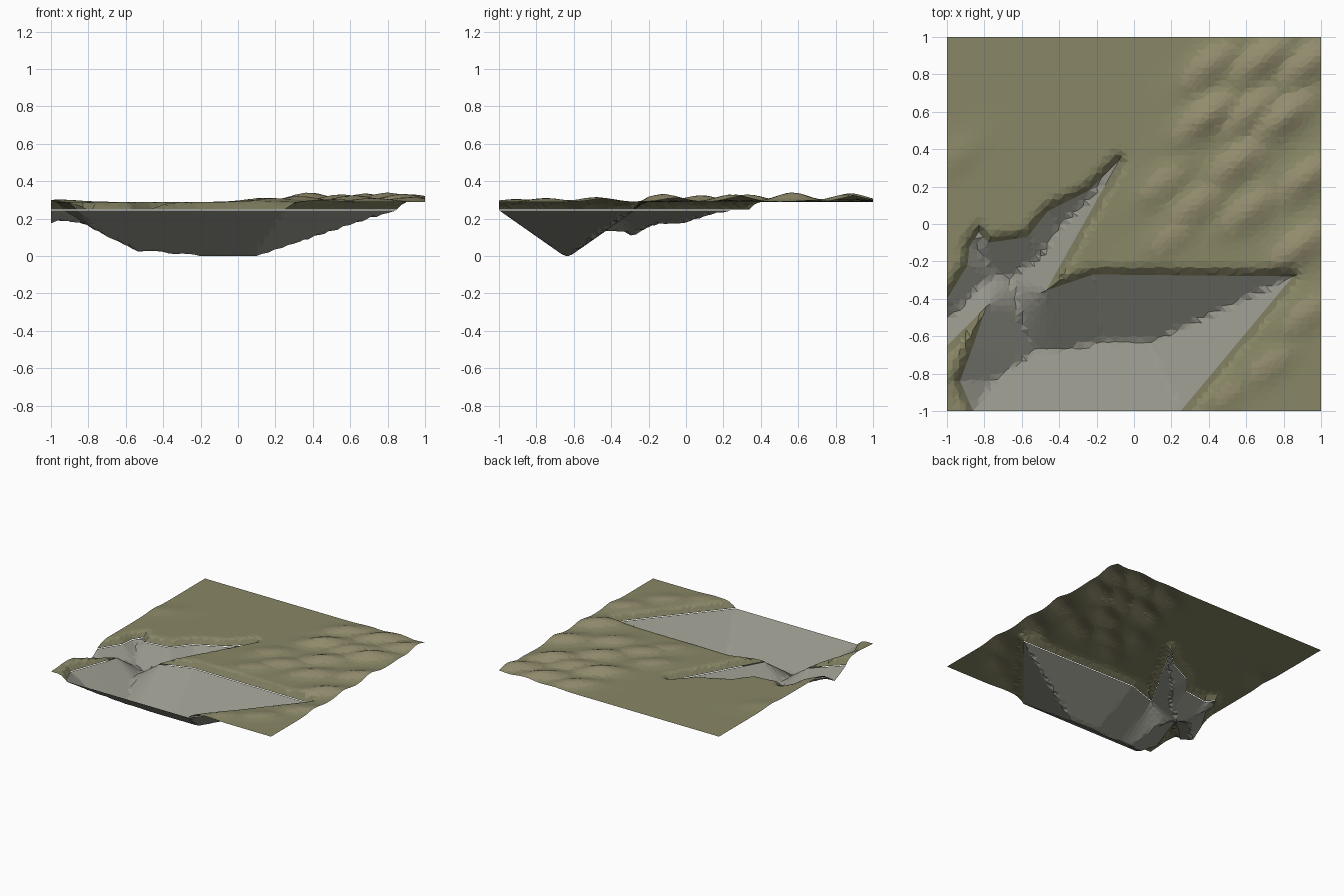
import bpy, math, random
from mathutils import Vector
from mathutils.geometry import delaunay_2d_cdt

if "Cube" in bpy.data.objects:
    bpy.data.objects.remove(bpy.data.objects["Cube"])

random.seed(4)

# Rim of the canyon; the last point closes along the open west border
RIM = [(-1, -0.65), (-0.79, -0.44), (-0.86, -0.65), (-0.93, -0.84), (-0.86, -1),
       (0.25, -1), (0.85, -0.28), (-0.22, -0.27), (-0.47, -0.355), (-0.08, 0.34),
       (-0.24, 0.18), (-0.46, 0.07), (-0.57, -0.07), (-0.78, -0.10), (-0.83, -0.04),
       (-0.88, -0.12), (-0.89, -0.22), (-1, -0.40)]
RIM = [Vector(p) for p in RIM]
WALLS = list(zip(RIM[:-1], RIM[1:]))

# Dune crests: x, y, height
DUNES = [(0.38, 0.57, .05), (0.40, 0.85, .035), (0.55, 0.33, .04), (0.80, 0.57, .05),
         (0.68, 0.88, .045), (0.93, 0.86, .04), (0.15, 0.22, .022), (0.33, 0.10, .03),
         (0.62, 0.08, .035), (0.92, 0.25, .04), (0.88, -0.12, .042), (0.20, -0.06, .02),
         (0.92, -0.48, .025), (0.72, -0.75, .02), (0.50, -0.90, .015), (0.62, 0.60, .035),
         (-0.95, 0.35, .012), (-0.97, -0.80, .012)]


def seg_dist(p, a, b):
    d = b - a
    t = max(0, min(1, (p - a).dot(d) / d.length_squared))
    return (p - a - d * t).length


def rim_dist(p):
    return min(seg_dist(p, a, b) for a, b in WALLS)


def inside(p):
    hit = False
    for a, b in zip(RIM, RIM[1:] + RIM[:1]):
        if (a.y > p.y) != (b.y > p.y) and p.x < a.x + (p.y - a.y) * (b.x - a.x) / (b.y - a.y):
            hit = not hit
    return hit


def dune(p):
    h = 0
    for x, y, a in DUNES:
        dx, dy = p.x - x, p.y - y
        u, v = dx * .78 + dy * .62, -dx * .62 + dy * .78   # along / across the crest
        h = max(h, a * math.exp(-(u / .17) ** 2 - (v / .08) ** 2))
    return h


def rock_z(p):
    return max(0, 0.245 - 0.7 * rim_dist(p))


def grass_z(p):
    t = min(1, rim_dist(p) / 0.07)
    return 0.25 + 0.04 * t * (2 - t) + dune(p) * t


def resample(a, b, step):
    n = max(1, round((b - a).length / step))
    return [a.lerp(b, i / n) for i in range(n)]


# Plan: constrained triangulation of rim, border and a jittered grid
pts, edges = [], []
loop = [q for a, b in zip(RIM, RIM[1:] + RIM[:1]) for q in resample(a, b, 0.05)]
pts += loop
edges += [(i, (i + 1) % len(loop)) for i in range(len(loop))]
N = 60
for i in range(N + 1):
    for j in range(N + 1):
        p = Vector((-1 + 2 * i / N, -1 + 2 * j / N))
        border = i in (0, N) or j in (0, N)
        if not border:
            p += Vector((random.uniform(-.006, .006), random.uniform(-.006, .006)))
        corner = i in (0, N) and j in (0, N)
        if corner or min(rim_dist(p), seg_dist(p, RIM[-1], RIM[0])) > 0.012:
            pts.append(p)
out = delaunay_2d_cdt(pts, edges, [], 0, 1e-5)
verts, faces = out[0], out[2]


def material(name, col):
    m = bpy.data.materials.new(name)
    m.diffuse_color = (*col, 1)
    m.use_nodes = True
    m.node_tree.nodes["Principled BSDF"].inputs["Base Color"].default_value = m.diffuse_color
    return m


def build(name, chosen, height, mats, pick):
    ids = sorted({i for f in chosen for i in f})
    remap = {v: k for k, v in enumerate(ids)}
    me = bpy.data.meshes.new(name)
    me.from_pydata([(verts[i].x, verts[i].y, height(verts[i])) for i in ids], [],
                   [[remap[i] for i in f] for f in chosen])
    for m in mats:
        me.materials.append(m)
    for poly in me.polygons:
        poly.material_index = pick(poly.center.xy)
    ob = bpy.data.objects.new(name, me)
    bpy.context.collection.objects.link(ob)


def centre(f):
    return sum((verts[i] for i in f), Vector((0, 0))) / len(f)


rock, ground = [], []
for f in faces:
    (rock if inside(centre(f)) else ground).append(f)

# Canyon walls and floor
build("canyon_rock", rock, rock_z, [material("stone", (.30, .30, .255))], lambda c: 0)

# Grassland with dunes and a darker worn edge
build("grassland", ground, grass_z,
      [material("grass", (.25, .245, .135)), material("dune_sand", (.29, .265, .155)),
       material("worn_edge", (.20, .195, .11))],
      lambda c: 2 if rim_dist(c) < .035 else (1 if dune(c) > .012 else 0))
